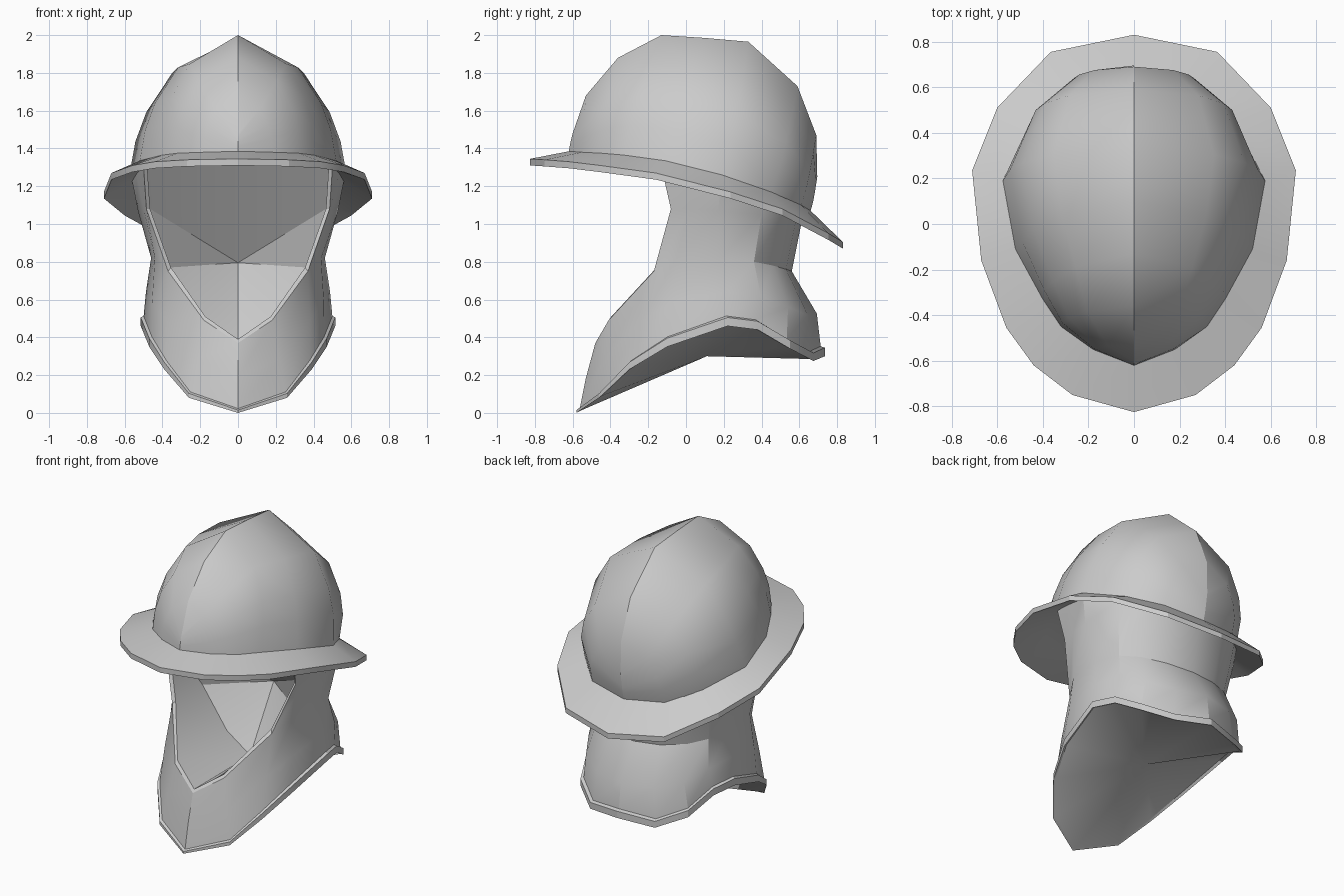
import bpy, bmesh, math
from mathutils import Vector

if "Cube" in bpy.data.objects:
    bpy.data.objects.remove(bpy.data.objects["Cube"], do_unlink=True)

GREY = (0.6, 0.6, 0.6, 1)
mat = bpy.data.materials.new("plain grey")
mat.use_nodes = True
mat.diffuse_color = GREY
shader = mat.node_tree.nodes["Principled BSDF"]
shader.inputs["Base Color"].default_value = GREY
shader.inputs["Roughness"].default_value = 0.6


def vectors(points):
    return [Vector(p) for p in points]


def shift(row, z=0.0, scale=1.0):
    return [Vector((p.x * scale, p.y * scale, p.z + z)) for p in row]


def blend(a, b, t):
    return [p.lerp(q, t) for p, q in zip(a, b)]


def mirrored_part(name, grids, angle):
    """Loft each grid of rows on the +x side, mirror it, weld it and shade it."""
    bm = bmesh.new()
    for rows in grids:
        for side in (1, -1):
            verts = [[bm.verts.new((p.x * side, p.y, p.z)) for p in row] for row in rows]
            for low, high in zip(verts, verts[1:]):
                for i in range(len(low) - 1):
                    loop = [low[i], low[i + 1], high[i + 1], high[i]]
                    bm.faces.new(loop if side == 1 else loop[::-1])
    bmesh.ops.remove_doubles(bm, verts=bm.verts, dist=0.002)
    bmesh.ops.dissolve_degenerate(bm, edges=bm.edges, dist=0.0005)
    bmesh.ops.recalc_face_normals(bm, faces=bm.faces)
    mesh = bpy.data.meshes.new(name)
    bm.to_mesh(mesh)
    bm.free()
    mesh.materials.append(mat)
    obj = bpy.data.objects.new(name, mesh)
    bpy.context.collection.objects.link(obj)
    bpy.ops.object.select_all(action='DESELECT')
    obj.select_set(True)
    bpy.context.view_layer.objects.active = obj
    bpy.ops.object.shade_smooth_by_angle(angle=math.radians(angle))
    return obj


# Helmet base line, back to front
base = vectors([(0, .66, 1.07), (.27, .61, 1.10), (.44, .45, 1.17),
                (.575, .19, 1.26), (.52, -.11, 1.335), (.40, -.33, 1.365),
                (.32, -.45, 1.375), (.18, -.55, 1.38), (0, -.62, 1.385)])

# Dome: arched sections rising from the base to a sharp central ridge
ridge = vectors([(0, .695, 1.25), (0, .69, 1.47), (0, .59, 1.73),
                 (0, .33, 1.965), (0, .10, 1.985), (0, -.13, 2.0),
                 (0, -.36, 1.88), (0, -.53, 1.68), (0, -.60, 1.48)])
dome_rows = []
for rise, width, corner in ((0, 1, 1), (.25, .945, .98), (.47, .845, .89),
                            (.76, .61, .64), (1, 0, 0)):
    row = blend(base, ridge, rise)
    for p, b, r in zip(row, base, ridge):
        p.x = b.x * (width if b.x > .5 else corner)
        p.y = b.y + (r.y - b.y) * rise ** (.75 if b.y > 0 else 1.25)
    dome_rows.append(row)
dome = mirrored_part("helmet_dome", [dome_rows], 75)
for edge in dome.data.edges:
    if all(abs(dome.data.vertices[v].co.x) < .001 for v in edge.vertices):
        edge.use_edge_sharp = True

# Brim: sloping plate with a thin edge, and a hollow lining under the dome
outer = vectors([(0, .83, .905), (.365, .755, .95), (.60, .51, 1.08),
                 (.71, .235, 1.17), (.67, -.16, 1.27), (.56, -.455, 1.31),
                 (.44, -.62, 1.33), (.27, -.75, 1.34), (0, -.825, 1.345)])
crown = [Vector((0, -.05, 1.5))] * len(base)
mirrored_part("helmet_brim", [[base, outer, shift(outer, -.035),
                               shift(base, -.04), crown]], 20)

# Hood rings, chin to nape
hem = vectors([(0, -.58, 0), (.26, -.46, .08), (.39, -.30, .23),
               (.47, -.10, .35), (.515, .22, .46), (.47, .38, .44),
               (.40, .55, .34), (.24, .675, .275), (0, .735, .30)])
waist = vectors([(0, -.48, .37), (.18, -.41, .49), (.37, -.17, .75),
                 (.44, -.05, .82), (.46, .18, .82), (.42, .36, .80),
                 (.33, .46, .78), (.18, .53, .76), (0, .56, .75)])
cheek = vectors([(.485, -.08, 1.08), (.50, .02, 1.08), (.53, .17, 1.07),
                 (.46, .40, 1.05), (.36, .50, 1.03), (.20, .58, 1.01), (0, .61, 1)])
top = vectors([(.50, -.13, 1.30), (.54, .02, 1.28), (.565, .19, 1.25),
               (.45, .44, 1.17), (.36, .53, 1.14), (.20, .62, 1.09), (0, .65, 1.07)])

# Cape with a raised hem, thinner at the chin, and a hollow underside
hem_top = [p + Vector((0, 0, min(.045, .015 + .1 * p.z))) for p in hem]
cape_start = shift(hem_top, .008, scale=.97)
middle = blend(hem, waist, .5)
for p in middle:
    p.y += .07 * max(0, p.y)
under = [Vector((0, .11, .30))] * len(hem)
cape = [under, shift(hem, .01, scale=.97), hem, hem_top, cape_start, middle, waist]

# Face opening: narrow rim, side wall below, floor and a back that leans forward
rim = waist[:3] + [cheek[0], top[0]]
inner_rim = [Vector((p.x * .96, p.y + .015, p.z + .02 * (p.z < 1))) for p in rim]
wall = [Vector((p.x, .13 if p.z < 1 else p.y + .04, p.z)) for p in inner_rim]
back = [Vector((0, .38, .795))] * 4 + [Vector((0, -.15, 1.42))]
mirrored_part("hood", [cape, [waist[2:], cheek, top],
                       [rim, inner_rim, wall, back]], 25)
